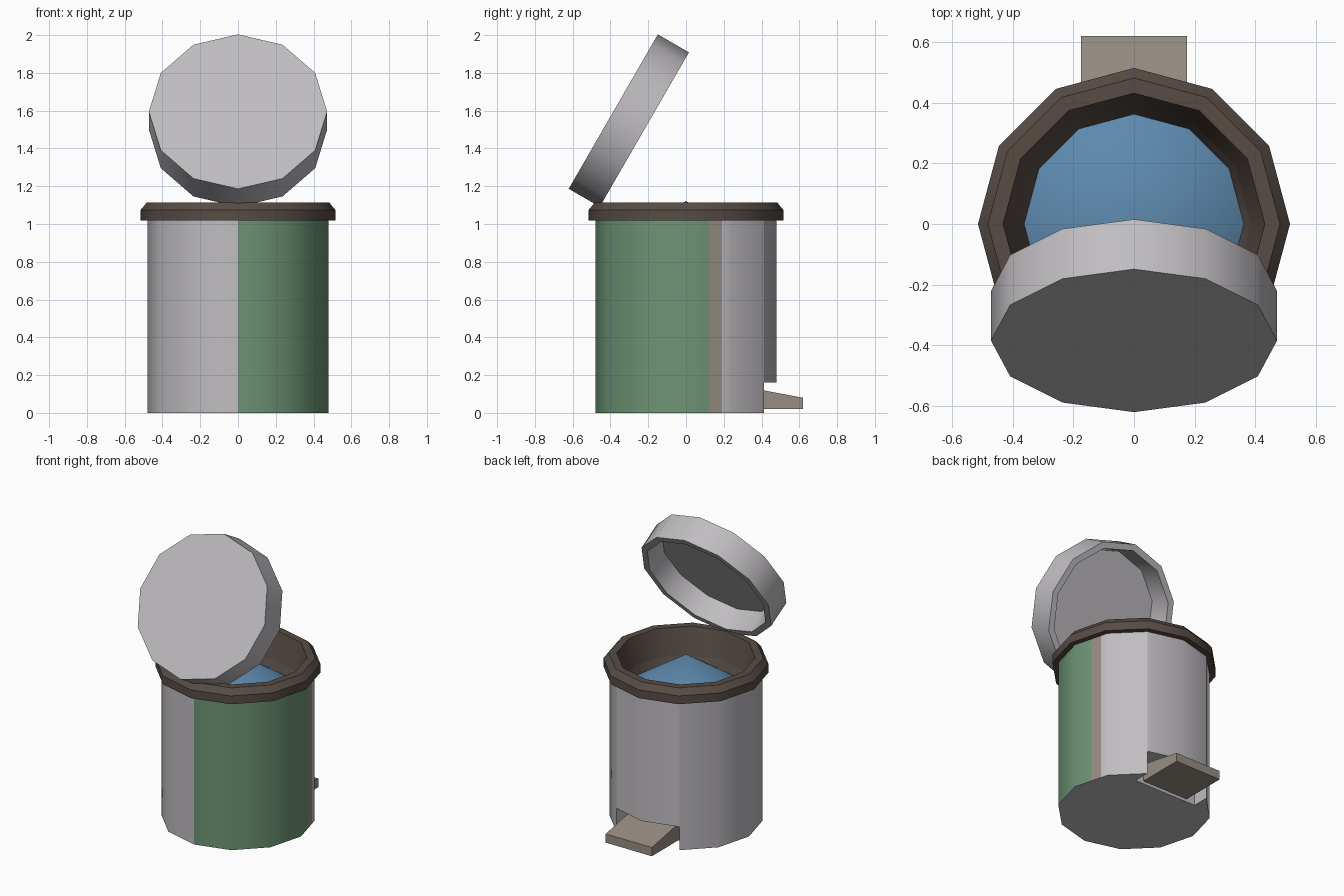
import bpy, bmesh, math
from mathutils import Matrix

if "Cube" in bpy.data.objects:
    bpy.data.objects.remove(bpy.data.objects["Cube"])

SIDES = 12


def material(name, rgb):
    m = bpy.data.materials.new(name)
    m.diffuse_color = (*rgb, 1)
    m.use_nodes = True
    m.node_tree.nodes["Principled BSDF"].inputs["Base Color"].default_value = m.diffuse_color
    return m


GREY = material("light grey", (0.53, 0.51, 0.535))
GREEN = material("green", (0.155, 0.30, 0.18))
TAUPE = material("taupe", (0.31, 0.27, 0.225))
BROWN = material("dark brown", (0.095, 0.072, 0.06))
BLUE = material("blue", (0.11, 0.25, 0.42))


def finish(name, bm, mats, smooth=True, matrix=None):
    bmesh.ops.remove_doubles(bm, verts=bm.verts, dist=1e-4)
    bmesh.ops.recalc_face_normals(bm, faces=bm.faces)
    mesh = bpy.data.meshes.new(name)
    bm.to_mesh(mesh)
    bm.free()
    ob = bpy.data.objects.new(name, mesh)
    bpy.context.collection.objects.link(ob)
    for m in mats:
        mesh.materials.append(m)
    if matrix:
        ob.matrix_world = matrix
    if smooth:
        bpy.ops.object.select_all(action='DESELECT')
        ob.select_set(True)
        bpy.context.view_layer.objects.active = ob
        bpy.ops.object.shade_smooth_by_angle(angle=math.radians(34))
    return ob


def polar(r, deg):
    a = math.radians(deg)
    return r * math.cos(a), r * math.sin(a)


def face(bm, pts, mat=0):
    f = bm.faces.new([bm.verts.new(p) for p in pts])
    f.material_index = mat
    return f


def lathe(name, profile, mat, matrix=None, closed=False, smooth=True):
    """Revolve (radius, z) points in SIDES steps; radius 0 becomes a tip."""
    bm = bmesh.new()
    pairs = list(zip(profile, profile[1:] + profile[:1]))
    if not closed:
        pairs.pop()
    for i in range(SIDES):
        a, b = i * 360 / SIDES, (i + 1) * 360 / SIDES
        for (r0, z0), (r1, z1) in pairs:
            pts = [(*polar(r0, a), z0), (*polar(r0, b), z0),
                   (*polar(r1, b), z1), (*polar(r1, a), z1)]
            if r0 == 0:
                pts.pop(1)
            elif r1 == 0:
                pts.pop()
            face(bm, pts)
    return finish(name, bm, [mat], smooth, matrix)


# bin body: twelve-sided wall, green front right, taupe stripe, pedal recess
R, TOP, NOTCH, DEEP = 0.478, 1.04, 0.16, 0.30
ring = [polar(R, i * 30) for i in range(SIDES)]
p0, p1 = ring[0], ring[1]
split = [tuple(p0[k] + (p1[k] - p0[k]) * y / p1[1] for k in (0, 1)) for y in (0.12, 0.19)]
wall = [ring[0]] + split + ring[1:]
bm = bmesh.new()
for i, a in enumerate(wall):
    b = wall[(i + 1) % len(wall)]
    mx, my = (a[0] + b[0]) / 2, (a[1] + b[1]) / 2
    mat = 0
    if mx > 0 and my < 0.12:
        mat = 1
    elif mx > 0.4 and my < 0.19:
        mat = 2
    low = NOTCH if my > 0.42 else 0
    face(bm, [(*a, low), (*b, low), (*b, TOP), (*a, TOP)], mat)
ra, rb, rc = ring[2], ring[3], ring[4]
ia, ic = (ra[0], DEEP), (rc[0], DEEP)
for a, b in ((ra, ia), (ia, ic), (ic, rc)):
    face(bm, [(*a, 0), (*b, 0), (*b, NOTCH), (*a, NOTCH)])
face(bm, [(*p, NOTCH) for p in (ra, rb, rc, ic, ia)])
floor = [p for p in wall if p != rb]
k = floor.index(ra)
floor = floor[:k + 1] + [ia, ic] + floor[k + 1:]
face(bm, [(*p, 0) for p in floor])
finish("bin_body", bm, [GREY, GREEN, TAUPE])

# rim with sloping inner wall
lathe("rim", [(0.46, 1.018), (0.515, 1.018), (0.515, 1.075), (0.482, 1.115),
              (0.432, 1.115), (0.37, 0.88), (0.36, 0.88), (0.42, 1.018)],
      BROWN, closed=True)

# blue heap inside
lathe("contents", [(0.372, 0.88), (0, 1.122)], BLUE)

# open lid, hollow underneath, tilted back over the front edge
tilt = Matrix.Translation((0, -0.385, 1.595)) @ Matrix.Rotation(math.radians(60), 4, 'X')
lathe("lid", [(0, 0), (0.472, 0), (0.472, -0.19), (0.43, -0.19), (0.41, -0.04), (0, -0.04)],
      GREY, matrix=tilt)

# wedge foot pedal
bm = bmesh.new()
side = [(0.30, 0.02), (0.62, 0.02), (0.62, 0.08), (0.30, 0.14)]
f = face(bm, [(-0.175, y, z) for y, z in side])
ext = bmesh.ops.extrude_face_region(bm, geom=[f])
bmesh.ops.translate(bm, vec=(0.35, 0, 0),
                    verts=[v for v in ext["geom"] if isinstance(v, bmesh.types.BMVert)])
if not f.is_valid or len(bm.faces) < 6:
    face(bm, [(-0.175, y, z) for y, z in side])
finish("pedal", bm, [TAUPE], smooth=False)
